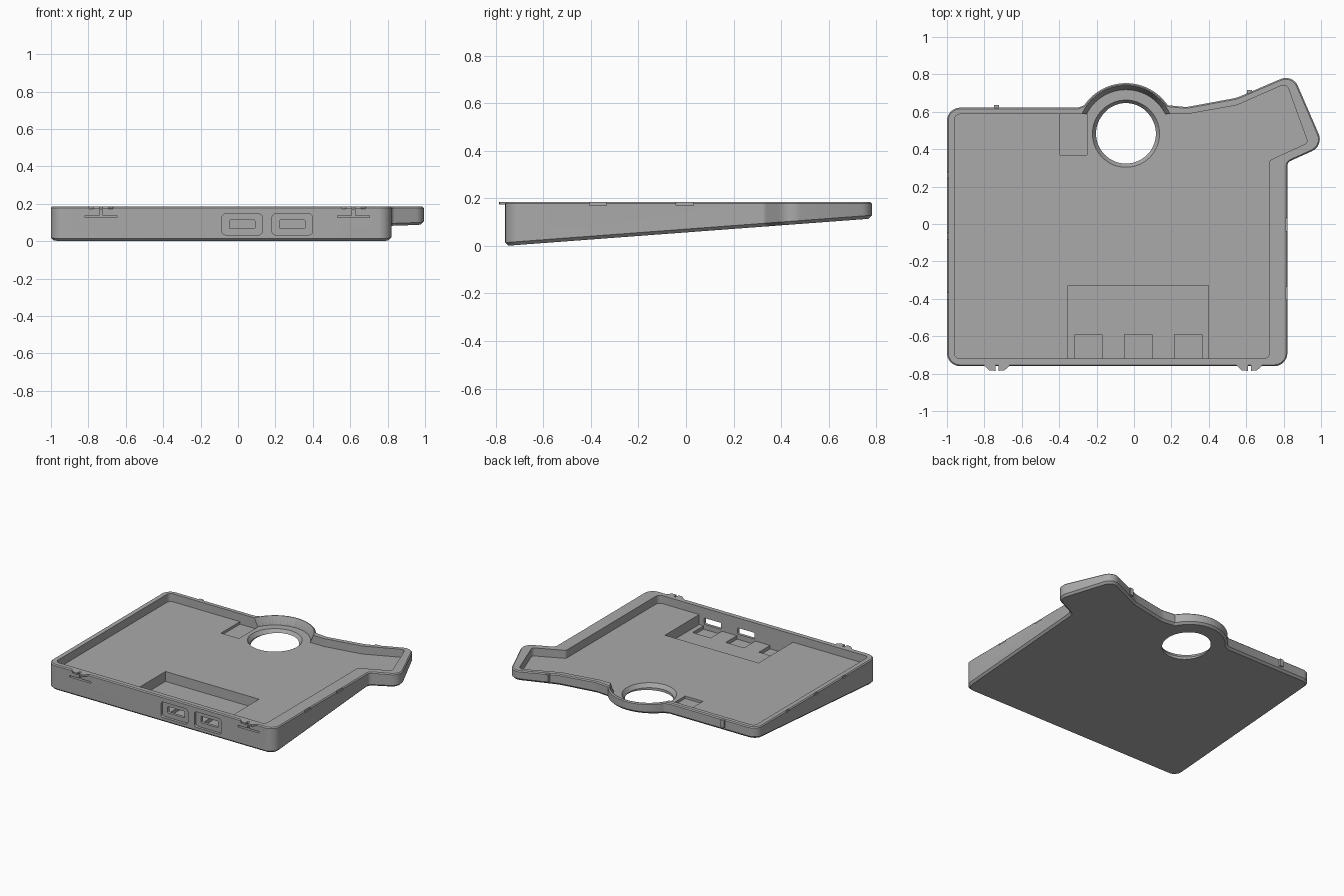
import bpy, bmesh, math
from mathutils import Vector

cube = bpy.data.objects.get("Cube")
if cube:
    bpy.data.objects.remove(cube, do_unlink=True)

grey = bpy.data.materials.new("plain grey")
grey.use_nodes = True
grey.diffuse_color = (0.4, 0.4, 0.4, 1)
grey.node_tree.nodes["Principled BSDF"].inputs["Base Color"].default_value = grey.diffuse_color

TOP, FLOOR, POCKET = 0.185, 0.127, 0.055
HOLE = Vector((-0.043, 0.483))


def underside(y):
    return max(0, (y + 0.76) * 0.0745)


def rounded(corners):
    """Turn (x, y, radius) corners into an outline with rounded corners."""
    out = []
    for i, (x, y, r) in enumerate(corners):
        p = Vector((x, y))
        if r == 0:
            out.append(p)
            continue
        a = (Vector(corners[i - 1][:2]) - p).normalized()
        b = (Vector(corners[(i + 1) % len(corners)][:2]) - p).normalized()
        half = a.angle(b) / 2
        centre = p + (a + b).normalized() * r / math.sin(half)
        start = p + a * r / math.tan(half) - centre
        end = p + b * r / math.tan(half) - centre
        sweep = start.angle_signed(end)
        n = max(2, round(abs(sweep) / 0.2))
        for k in range(n + 1):
            t = -sweep * k / n
            c, s = math.cos(t), math.sin(t)
            out.append(centre + Vector((start.x * c - start.y * s, start.x * s + start.y * c)))
    return out


def bump(radius, level):
    """Arc around the round hole, from right to left, ending at the given y."""
    a = math.asin((level - HOLE.y) / radius)
    return [(HOLE.x + radius * math.cos(t), HOLE.y + radius * math.sin(t), 0)
            for t in [a + (math.pi - 2 * a) * k / 32 for k in range(33)]]


def make(name, bm):
    bmesh.ops.recalc_face_normals(bm, faces=bm.faces)
    mesh = bpy.data.meshes.new(name)
    bm.to_mesh(mesh)
    bm.free()
    mesh.materials.append(grey)
    ob = bpy.data.objects.new(name, mesh)
    bpy.context.collection.objects.link(ob)
    return ob


def prism(name, outline, low, high, edge=0):
    """Extrude an outline; low may be a function of y."""
    bm = bmesh.new()
    z = low if callable(low) else lambda y: low
    base = [bm.verts.new((p[0], p[1], z(p[1]))) for p in outline]
    cap = [bm.verts.new((p[0], p[1], high)) for p in outline]
    bottom, top = bm.faces.new(base), bm.faces.new(cap)
    n = len(base)
    for i in range(n):
        j = (i + 1) % n
        bm.faces.new((base[i], base[j], cap[j], cap[i]))
    if edge:
        bmesh.ops.recalc_face_normals(bm, faces=bm.faces)
        for face, width in ((bottom, edge), (top, edge / 2)):
            bmesh.ops.bevel(bm, geom=list(face.edges), offset=width, segments=1,
                            affect='EDGES', clamp_overlap=True)
    return make(name, bm)


def box(name, x0, x1, y0, y1, z0, z1):
    return prism(name, [(x0, y0), (x1, y0), (x1, y1), (x0, y1)], z0, z1)


def cone(name, r0, r1, z0, z1):
    bm = bmesh.new()
    bmesh.ops.create_cone(bm, cap_ends=True, segments=64, radius1=r0, radius2=r1, depth=z1 - z0)
    bmesh.ops.translate(bm, vec=(HOLE.x, HOLE.y, (z0 + z1) / 2), verts=bm.verts)
    return make(name, bm)


def cut(target, cutter):
    mod = target.modifiers.new("cut", 'BOOLEAN')
    mod.operation, mod.solver, mod.object = 'DIFFERENCE', 'EXACT', cutter
    cutter.hide_render = True
    bpy.context.view_layer.objects.active = target
    bpy.ops.object.modifier_apply(modifier=mod.name)
    bpy.data.objects.remove(cutter, do_unlink=True)


# Wedge shaped case with a tab and a round bulge on its back edge
outer = rounded([(-1, -0.76, 0.07), (0.82, -0.76, 0.07), (0.82, 0.33, 0.03),
                 (1.015, 0.418, 0.07), (0.848, 0.803, 0.07), (0.55, 0.675, 0.2),
                 (0.28, 0.625, 0.1)] + bump(0.27, 0.635)
                + [(-0.3, 0.622, 0), (-1, 0.622, 0.07)])
case = prism("case", outer, underside, TOP, 0.014)

# Tray hollow
inner = rounded([(-0.96, -0.72, 0.03), (0.723, -0.72, 0.03), (0.723, 0.34, 0.02),
                 (0.93, 0.435, 0.02), (0.815, 0.752, 0.03), (0.55, 0.635, 0.1),
                 (0.28, 0.587, 0)] + bump(0.235, 0.587) + [(-0.96, 0.587, 0.03)])
cut(case, prism("tray_cutter", inner, FLOOR, TOP + 0.1))
cut(case, cone("bulge_cutter", 0.235, 0.262, FLOOR + 0.001, TOP + 0.01))

# Round hole with a sloped edge
cut(case, cone("hole_cutter", 0.16, 0.16, -0.1, 0.3))
cut(case, cone("hole_edge_cutter", 0.158, 0.18, FLOOR - 0.03, FLOOR + 0.0005))

# Pockets in the tray floor
cut(case, box("back_pocket_cutter", -0.395, -0.252, 0.37, 0.587, FLOOR - 0.018, 0.15))
cut(case, box("front_pocket_cutter", -0.352, 0.398, -0.72, -0.328, POCKET, 0.15))
for x in (-0.243, 0.022, 0.29):
    cut(case, box("small_pocket_cutter", x - 0.073, x + 0.073, -0.72, -0.592, POCKET - 0.025, 0.08))


def port(name, x, w, h, r, y0, y1):
    ob = prism(name, rounded([(-w, -h, r), (w, -h, r), (w, h, r), (-w, h, r)]), y0, y1)
    for v in ob.data.vertices:
        a, b, c = v.co
        v.co = (x + a, c, 0.09 + b)
    ob.data.flip_normals()
    return ob


# Front sockets, each a shallow recess around an opening
for x in (0.022, 0.29):
    cut(case, port("socket_recess_cutter", x, 0.108, 0.056, 0.02, -0.8, -0.74))
    cut(case, port("socket_cutter", x, 0.068, 0.023, 0.006, -0.8, -0.7))

# Snap clips on the front, with a slot below each
for x in (-0.733, 0.617):
    cut(case, box("slot_cutter", x - 0.085, x + 0.085, -0.8, -0.735, 0.127, 0.138))
    cut(case, box("notch_cutter", x - 0.008, x + 0.008, -0.8, -0.735, 0.13, 0.17))
    for s in (-1, 1):
        wing = [(x + s * a, y) for a, y in ((0.008, -0.735), (0.085, -0.735), (0.06, -0.765),
                                            (0.04, -0.783), (0.008, -0.785))]
        prism("front_clip", wing, 0.173, TOP)

# Back clips
for x, y in ((-0.735, 0.622), (0.617, 0.703)):
    box("back_clip", x - 0.014, x + 0.014, y - 0.015, y + 0.013, 0.13, TOP - 0.004)

# Shallow notches along the side rims
for x, y in ((-1, 0.26), (-1, -0.065), (-1, -0.385), (0.82, -0.005), (0.82, -0.37)):
    h = 0.018 if x < 0 else 0.036
    cut(case, box("rim_notch_cutter", x - 0.008, x + 0.008, y - h, y + h, TOP - 0.015, TOP + 0.02))

# Smooth curved walls, keep edges sharp
bpy.ops.object.select_all(action='DESELECT')
case.select_set(True)
bpy.context.view_layer.objects.active = case
bpy.ops.object.shade_smooth_by_angle(angle=math.radians(25))
